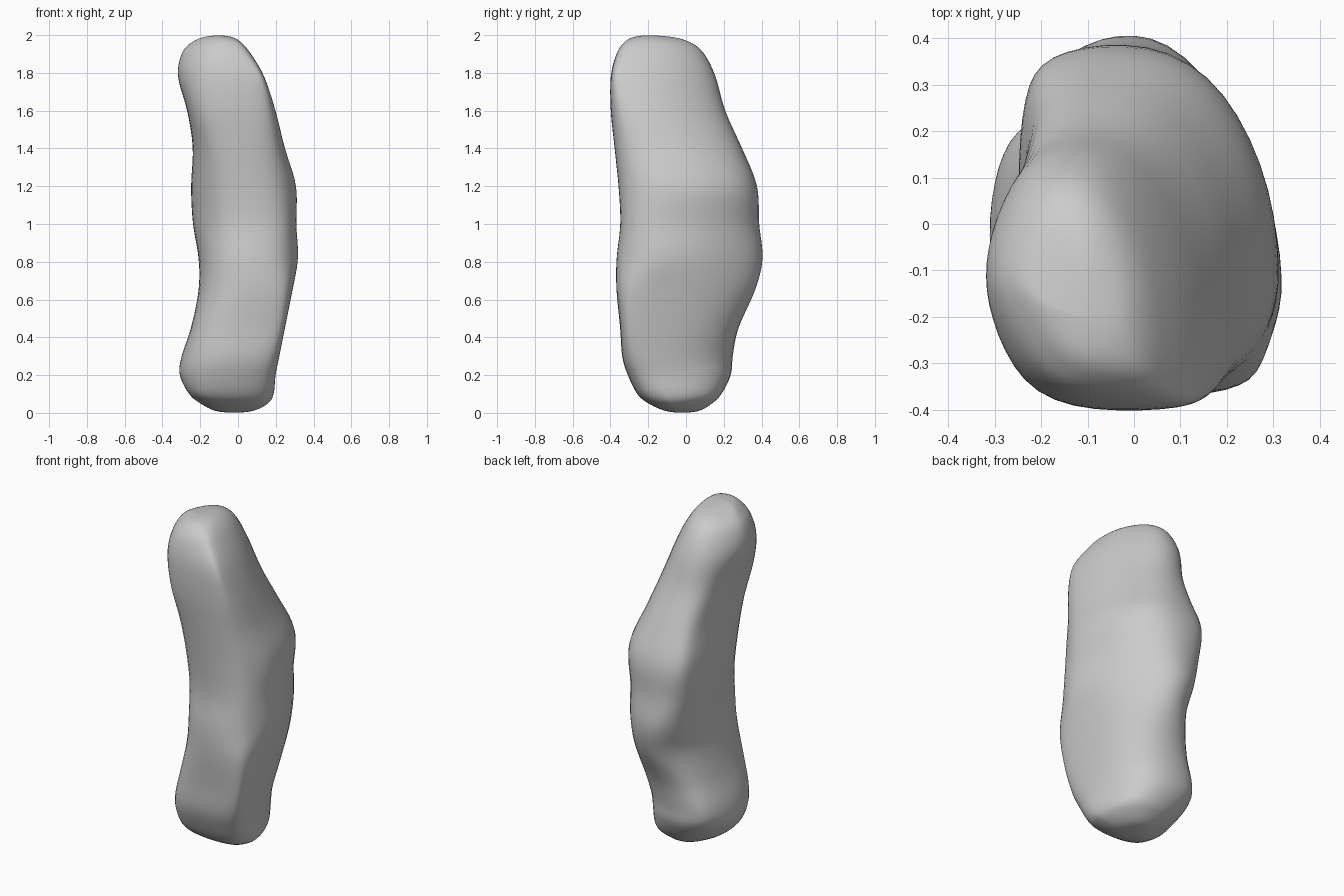
import bpy, bmesh
from math import cos, sin, radians
from mathutils import Vector

cube = bpy.data.objects.get("Cube")
if cube:
    bpy.data.objects.remove(cube)

# Directions in which each cross-section is measured
DIRS = [Vector((cos(radians(a)), sin(radians(a)), 0)) for a in (0, 30, 90, 150, 180, 210, 270, 330)]
SIDES = len(DIRS)
STEPS = 6            # smooth subdivisions between measured values

# Cross-sections in hundredths: height, then reach in each direction
SECTIONS = [
    (1, 8, 6, 7, 9, 12, 13, 11, 10),
    (5, 16, 13, 14, 17, 20, 22, 20, 19),
    (10, 19, 17, 19, 23, 26, 30, 26, 24),
    (20, 20, 18, 24, 31, 31, 34, 31, 28),
    (30, 22, 19, 25, 32, 30, 34, 34, 32),
    (45, 25, 23, 28, 28, 25, 31, 35, 36),
    (65, 29, 28, 37, 26, 21, 27, 37, 39),
    (82, 32, 30, 41, 30, 21, 26, 37, 38),
    (100, 31, 30, 39, 33, 24, 26, 35, 37),
    (120, 31, 31, 38, 35, 25, 28, 36, 36),
    (140, 25, 22, 30, 30, 24, 31, 38, 34),
    (160, 20, 13, 21, 27, 27, 36, 40, 33),
    (178, 14, 6, 16, 27, 32, 38, 40, 30),
    (190, 7, 0, 10, 23, 30, 35, 37, 22),
    (196, 2, -5, 3, 17, 25, 30, 33, 16),
    (199, -3, -11, -7, 7, 18, 25, 28, 9),
]
BOTTOM = Vector((-0.02, -0.02, 0))
TOP = Vector((-0.1, -0.2, 2))
# Where the outline touches each side; the +x side bulges towards the front
TOUCH = [0.3] + [0.5] * (SIDES - 1)


def tip(point):
    """A cross-section shrunk to one point."""
    return [point.z] + [point.dot(d) for d in DIRS]


def outline(section):
    """Round closed outline touching the eight measured sides."""
    z, reach = section[0], section[1:]
    corners = []
    for k in range(SIDES):
        a, b = DIRS[k], DIRS[(k + 1) % SIDES]
        ha, hb = reach[k], reach[(k + 1) % SIDES]
        det = a.x * b.y - a.y * b.x
        corners.append(Vector(((ha * b.y - hb * a.y) / det, (a.x * hb - b.x * ha) / det, z)))
    touches = [corners[k - 1].lerp(corners[k], TOUCH[k]) for k in range(SIDES)]
    points = []
    for k, corner in enumerate(corners):
        start, end = touches[k], touches[(k + 1) % SIDES]
        for s in range(STEPS):
            t = s / STEPS
            points.append(start * (1 - t) ** 2 + corner * 2 * t * (1 - t) + end * t ** 2)
    return points


def blend(p, a, b, n, t):
    """Smooth spline value between a and b."""
    return a + t / 2 * (b - p + t * (2 * p - 5 * a + 4 * b - n + t * (3 * (a - b) + n - p)))


# Smoothly interpolated sections from bottom to top
rows = [tip(BOTTOM)] + [[v / 100 for v in s] for s in SECTIONS] + [tip(TOP)]
rings = []
for i in range(len(rows) - 1):
    quad = (rows[max(i - 1, 0)], rows[i], rows[i + 1], rows[min(i + 2, len(rows) - 1)])
    for s in range(STEPS):
        if i or s:
            rings.append([blend(*values, s / STEPS) for values in zip(*quad)])

# Skin of the stone
bm = bmesh.new()
loops = [[bm.verts.new(p) for p in outline(r)] for r in rings]
count = SIDES * STEPS
for low, high in zip(loops, loops[1:]):
    for k in range(count):
        j = (k + 1) % count
        bm.faces.new((low[k], low[j], high[j], high[k]))
bottom, top = bm.verts.new(BOTTOM), bm.verts.new(TOP)
for k in range(count):
    j = (k + 1) % count
    bm.faces.new((bottom, loops[0][j], loops[0][k]))
    bm.faces.new((top, loops[-1][k], loops[-1][j]))
# Soften small ridges in the skin
for _ in range(4):
    bmesh.ops.smooth_vert(bm, verts=bm.verts[:], factor=0.5,
                          use_axis_x=True, use_axis_y=True, use_axis_z=True)
bmesh.ops.recalc_face_normals(bm, faces=bm.faces[:])
for face in bm.faces:
    face.smooth = True

mesh = bpy.data.meshes.new("curved_stone")
bm.to_mesh(mesh)
bm.free()
stone = bpy.data.objects.new("curved_stone", mesh)
bpy.context.collection.objects.link(stone)

# Plain grey surface
grey = bpy.data.materials.new("stone_grey")
grey.use_nodes = True
color = (0.6, 0.6, 0.6, 1)
grey.diffuse_color = color
grey.node_tree.nodes["Principled BSDF"].inputs["Base Color"].default_value = color
mesh.materials.append(grey)
